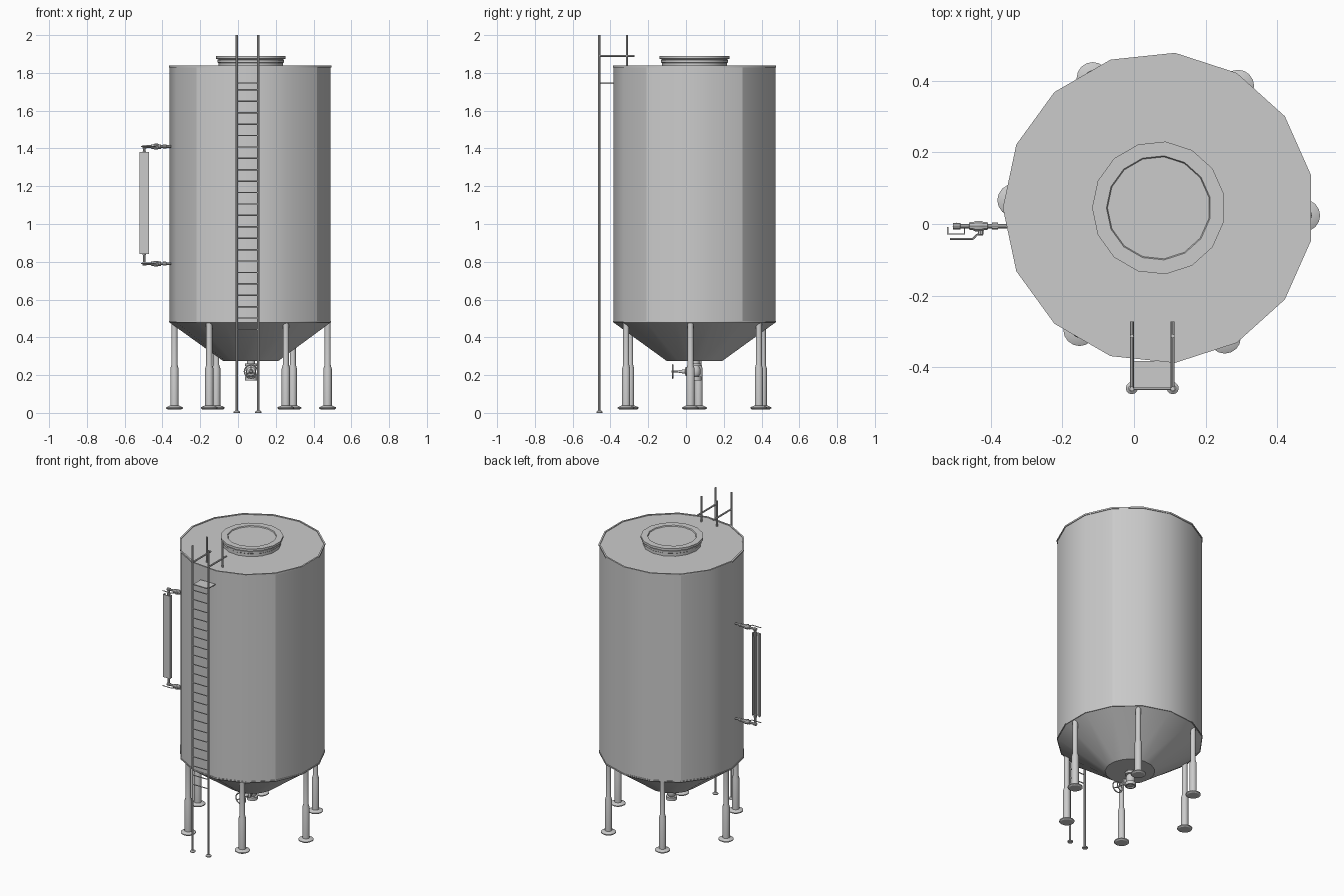
import bpy, bmesh, math
from mathutils import Vector, Matrix

if "Cube" in bpy.data.objects:
    bpy.data.objects.remove(bpy.data.objects["Cube"])

CX, CY = 0.069, 0.045      # tank axis
R = 0.433


def finish(name, bm, smooth=True):
    bmesh.ops.recalc_face_normals(bm, faces=bm.faces)
    me = bpy.data.meshes.new(name)
    bm.to_mesh(me)
    bm.free()
    ob = bpy.data.objects.new(name, me)
    bpy.context.collection.objects.link(ob)
    if smooth:
        bpy.ops.object.select_all(action='DESELECT')
        ob.select_set(True)
        bpy.context.view_layer.objects.active = ob
        bpy.ops.object.shade_smooth_by_angle(angle=math.radians(31))
    return ob


def lathe(name, profile, loc, n=12, axis=(0, 0, 1), phase=0.0):
    """Revolve (radius, height) points about an axis; ends are capped."""
    bm = bmesh.new()
    m = Matrix.Translation(loc) @ Vector((0, 0, 1)).rotation_difference(Vector(axis)).to_matrix().to_4x4()
    rings = []
    for r, h in profile:
        rings.append([bm.verts.new(m @ Vector((r * math.cos(phase + math.tau * i / n),
                                               r * math.sin(phase + math.tau * i / n), h)))
                      for i in range(n)])
    for a, b in zip(rings, rings[1:]):
        for i in range(n):
            j = (i + 1) % n
            bm.faces.new((a[i], a[j], b[j], b[i]))
    bm.faces.new(rings[0])
    bm.faces.new(rings[-1])
    return finish(name, bm)


def rod(name, p, q, r, n=8):
    d = Vector(q) - Vector(p)
    return lathe(name, [(r, 0), (r, d.length)], p, n, d)


def box(name, lo, hi):
    bm = bmesh.new()
    bmesh.ops.create_cube(bm, size=1)
    for v in bm.verts:
        v.co = [lo[i] + (v.co[i] + 0.5) * (hi[i] - lo[i]) for i in range(3)]
    return finish(name, bm, False)


# Tank: 15-sided shell with conical bottom and thin rims
C = (CX, CY, 0)
tank = lathe("tank_shell", [(0.148, 0.275), (R - 0.003, 0.478), (R + 0.001, 0.478), (R + 0.001, 0.486),
                            (R - 0.002, 0.486), (R - 0.002, 1.828), (R + 0.002, 1.828), (R + 0.002, 1.838),
                            (R - 0.008, 1.838), (R - 0.008, 1.834)], C, 15, phase=math.pi)
# Vertical panel seams of the shell
for e in tank.data.edges:
    a, b = (tank.data.vertices[i].co for i in e.vertices)
    if abs(a.z - b.z) > 1:
        ang = math.degrees(math.atan2(a.y - CY, a.x - CX)) % 360
        if any(abs(ang - s) < 2 for s in (36, 132, 228, 324)):
            e.use_edge_sharp = True

# Manhole: collar, flange and recessed lid
lathe("manhole", [(0.172, 1.83), (0.172, 1.852), (0.178, 1.856), (0.178, 1.868), (0.172, 1.870),
                  (0.186, 1.875), (0.186, 1.890), (0.146, 1.890), (0.143, 1.884)], C, 15, phase=math.pi)

# Six adjustable legs with disc feet
for k in range(6):
    a = math.radians(-3 + 60 * k)
    p = (CX + 0.406 * math.cos(a), CY + 0.406 * math.sin(a), 0)
    lathe(f"leg_{k}", [(0.022, 0.03), (0.022, 0.235), (0.016, 0.255), (0.016, 0.476)], p, 14)
    lathe(f"foot_{k}", [(0.036, 0.018), (0.045, 0.024), (0.045, 0.029), (0.026, 0.038)], p, 16)

# Ladder rails, feet and roof handrails
for side, x in (("left", -0.006), ("right", 0.108)):
    rod(f"ladder_rail_{side}", (x, -0.46, 0), (x, -0.46, 2.0), 0.0065)
    lathe(f"ladder_foot_{side}", [(0.017, 0), (0.017, 0.006), (0.009, 0.012)], (x, -0.458, 0), 12)
    rod(f"handrail_{side}", (x, -0.46, 1.89), (x, -0.272, 1.89), 0.0055)
    rod(f"handrail_post_{side}", (x, -0.313, 1.834), (x, -0.313, 2.0), 0.0055)

# Ladder rungs and top step
for k in range(22):
    z = 1.71 - 0.0604 * k
    rod(f"ladder_rung_{k}", (-0.006, -0.46, z), (0.108, -0.46, z), 0.0035, 6)
box("ladder_top_step", (-0.002, -0.458, 1.742), (0.104, -0.382, 1.748))

# Level gauge: tube and channel-shaped guard
GX, GY = -0.496, -0.006
rod("gauge_tube", (GX, GY, 0.79), (GX, GY, 1.41), 0.0065)
box("gauge_guard_plate", (-0.522, -0.03, 0.84), (-0.471, -0.026, 1.38))
for side, x in (("left", -0.522), ("right", -0.475)):
    box(f"gauge_guard_{side}", (x, -0.03, 0.84), (x + 0.004, -0.009, 1.38))
for end, z in (("lower", 0.845), ("upper", 1.375)):
    lathe(f"gauge_collar_{end}", [(0.01, -0.01), (0.01, 0.01)], (GX, GY, z), 8)

# Gauge connections with ball valves and lever handles
for end, z in (("lower", 0.79), ("upper", 1.41)):
    lathe(f"gauge_valve_{end}", [(0.0095, 0), (0.0095, 0.02), (0.007, 0.021), (0.007, 0.045), (0.012, 0.046),
                                 (0.012, 0.056), (0.015, 0.062), (0.015, 0.080), (0.012, 0.086),
                                 (0.012, 0.096), (0.007, 0.097), (0.007, 0.108), (0.0105, 0.109),
                                 (0.0105, 0.125), (0.007, 0.126), (0.007, 0.150)],
          (-0.505, GY, z), 10, (1, 0, 0))
    rod(f"valve_stem_{end}", (-0.428, GY, z), (-0.428, -0.03, z), 0.008)
    pts = [(-0.422, -0.029, z), (-0.438, -0.029, z), (-0.450, -0.042, z), (-0.514, -0.042, z)]
    for i in range(3):
        rod(f"valve_lever_{end}_{i}", pts[i], pts[i + 1], 0.003, 6)

# Drain valve under the cone
lathe("drain_valve_body", [(0.022, 0.28), (0.022, 0.262), (0.033, 0.262), (0.033, 0.248), (0.02, 0.247),
                           (0.027, 0.232), (0.027, 0.206), (0.02, 0.194), (0.033, 0.193),
                           (0.033, 0.172), (0.024, 0.172), (0.024, 0.18)], (CX, 0.05, 0), 14)
lathe("drain_valve_bonnet", [(0.017, 0), (0.017, 0.035), (0.024, 0.036), (0.024, 0.046), (0.012, 0.05),
                             (0.006, 0.085), (0.005, 0.088), (0.005, 0.122)],
      (CX, 0.045, 0.219), 12, (0, -1, 0))
bpy.ops.mesh.primitive_torus_add(major_segments=20, minor_segments=6, major_radius=0.035, minor_radius=0.004,
                                 location=(CX, -0.070, 0.219), rotation=(math.pi / 2, 0, 0))
bpy.context.object.name = "drain_handwheel"
bpy.ops.object.shade_smooth_by_angle()
for k in range(3):
    a = math.radians(90 + 120 * k)
    rod(f"handwheel_spoke_{k}", (CX, -0.070, 0.219),
        (CX + 0.035 * math.cos(a), -0.070, 0.219 + 0.035 * math.sin(a)), 0.003, 6)
